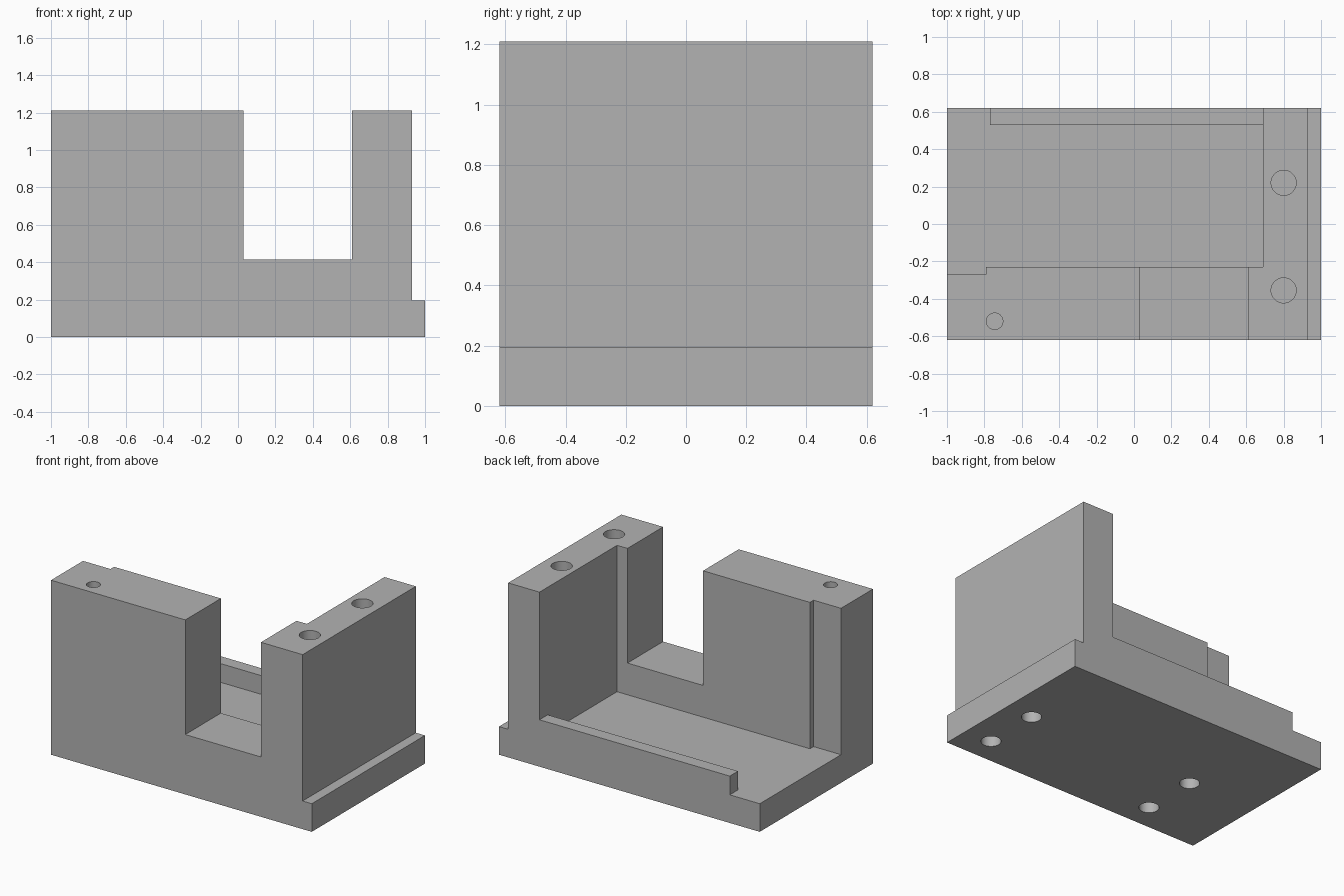
import bpy
import bmesh
import math
from mathutils import Vector

default = bpy.data.objects.get("Cube")
if default:
    bpy.data.objects.remove(default, do_unlink=True)

# Main dimensions
HALF_DEPTH = 0.62
FLOOR = 0.195
LIP_TOP = 0.325
SILL = 0.415
TOP = 1.21
ABOVE = TOP + 0.2
WALL_X = 0.69

grey = bpy.data.materials.new("plain_grey")
grey.use_nodes = True
grey.diffuse_color = (0.45, 0.45, 0.45, 1)
grey.node_tree.nodes["Principled BSDF"].inputs["Base Color"].default_value = grey.diffuse_color


def prism(name, points, offset):
    """Extrude a closed outline of 3D points along an offset."""
    bm = bmesh.new()
    face = bm.faces.new([bm.verts.new(p) for p in points])
    result = bmesh.ops.extrude_face_region(bm, geom=[face])
    moved = [v for v in result["geom"] if isinstance(v, bmesh.types.BMVert)]
    bmesh.ops.translate(bm, verts=moved, vec=Vector(offset))
    bmesh.ops.recalc_face_normals(bm, faces=bm.faces)
    mesh = bpy.data.meshes.new(name)
    bm.to_mesh(mesh)
    bm.free()
    mesh.materials.append(grey)
    obj = bpy.data.objects.new(name, mesh)
    bpy.context.collection.objects.link(obj)
    return obj


def plan_prism(name, outline, bottom, top):
    return prism(name, [(x, y, bottom) for x, y in outline], (0, 0, top - bottom))


def hole(name, x, y, radius, bottom, top, sides=48):
    angles = [2 * math.pi * i / sides for i in range(sides)]
    ring = [(x + radius * math.cos(a), y + radius * math.sin(a)) for a in angles]
    return plan_prism(name, ring, bottom, top)


def cut(target, cutter):
    cutter.hide_render = True
    mod = target.modifiers.new("cut", "BOOLEAN")
    mod.operation = "DIFFERENCE"
    mod.solver = "EXACT"
    mod.object = cutter
    bpy.ops.object.modifier_apply(modifier=mod.name)
    bpy.data.objects.remove(cutter, do_unlink=True)


# Body: front silhouette with the notch and side ledge
profile = [(-1, 0), (1, 0), (1, FLOOR), (0.93, FLOOR), (0.93, TOP), (0.61, TOP),
           (0.61, SILL), (0.03, SILL), (0.03, TOP), (-1, TOP)]
body = prism("bracket_body", [(x, -HALF_DEPTH, z) for x, z in profile], (0, 2 * HALF_DEPTH, 0))
bpy.context.view_layer.objects.active = body
body.select_set(True)

# Cavity behind the front wall, open to the back and left end
front_edge = [(-1.2, -0.27), (-0.79, -0.27), (-0.79, -0.23), (WALL_X, -0.23)]
cut(body, plan_prism("upper_cavity", front_edge + [(WALL_X, 0.8), (-1.2, 0.8)], LIP_TOP, ABOVE))

# Lower cavity leaves the rear lip standing
lip_edge = [(WALL_X, 0.53), (-0.77, 0.53), (-0.77, 0.8), (-1.2, 0.8)]
cut(body, plan_prism("lower_cavity", front_edge + lip_edge, FLOOR, SILL - 0.03))

# Blind holes in the wall tops
for y in (0.22, -0.355):
    cut(body, hole("wall_hole", 0.80, y, 0.067, TOP - 0.4, ABOVE))
cut(body, hole("small_hole", -0.745, -0.52, 0.044, TOP - 0.3, ABOVE))

# Blind mounting holes in the underside
for x in (0.80, -0.485):
    for y in (-0.04, -0.433):
        cut(body, hole("mounting_hole", x, y, 0.063, -0.2, 0.15))

bpy.ops.object.shade_smooth_by_angle(angle=math.radians(30))
